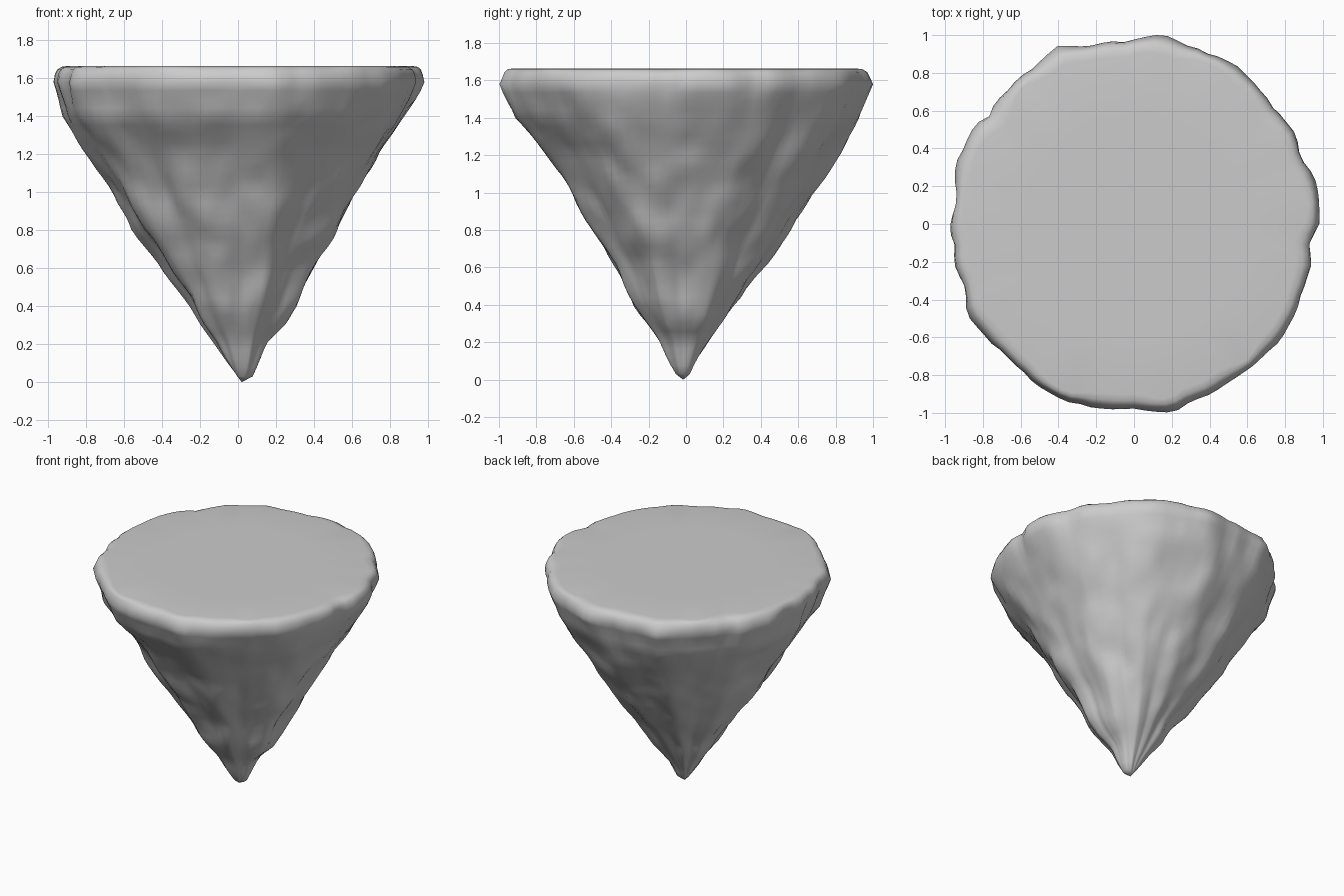
import bpy, bmesh, math
from mathutils import Vector, noise

if "Cube" in bpy.data.objects:
    bpy.data.objects.remove(bpy.data.objects["Cube"])

SEG = 108
TIP = Vector((0.02, -0.015))

# side profiles: heights, then radius toward +x, +y, -x, -y
HEIGHTS = [0.03, 0.1, 0.2, 0.3, 0.4, 0.6, 0.8, 1.0, 1.2, 1.4, 1.5, 1.58]
SIDES = [
    [0.06, 0.10, 0.15, 0.26, 0.32, 0.41, 0.53, 0.64, 0.76, 0.89, 0.95, 0.98],
    [0.03, 0.06, 0.13, 0.19, 0.25, 0.42, 0.56, 0.69, 0.82, 0.92, 0.95, 0.98],
    [0.02, 0.07, 0.13, 0.20, 0.26, 0.41, 0.56, 0.67, 0.80, 0.93, 0.955, 0.98],
    [0.04, 0.09, 0.14, 0.22, 0.29, 0.38, 0.51, 0.62, 0.74, 0.91, 0.95, 0.98],
]
# rim outline seen from the top: (degrees, radius)
RIM = [(0, .98), (4, .985), (15, .985), (22, .955), (31, .975), (39, .96), (56, .995),
       (69, .985), (83, 1.01), (93, .965), (108, .98), (113, 1.03), (124, .975), (139, .985),
       (142, .945), (147, .99), (162, .99), (174, .94), (181, .985), (187, .95), (192, .975),
       (201, .955), (209, 1.005), (224, .97), (232, .98), (246, 1.005), (254, 1.0), (270, .975),
       (282, 1.02), (289, .985), (308, .975), (325, .985), (337, .96), (348, .96),
       (354, .935), (360, .98)]
# crests running down the rock: (degrees at the rim, degrees near the tip, height)
RIDGES = [(20, 25, .03), (58, 56, .035), (86, 90, .02), (114, 120, .03), (152, 150, .03),
          (183, 185, .02), (213, 222, .035), (247, 250, .02), (282, 298, .035), (333, 338, .04)]


def lerp_table(xs, ys, x):
    for i in range(len(xs) - 1):
        if x <= xs[i + 1]:
            t = max(0, (x - xs[i]) / (xs[i + 1] - xs[i]))
            return ys[i] + (ys[i + 1] - ys[i]) * t
    return ys[-1]


def rim(a):
    return lerp_table([p[0] for p in RIM], [p[1] for p in RIM], math.degrees(a))


def ridge(a, z):
    h, t = -0.012, min(1, z / 1.6)
    for top, low, amp in RIDGES:
        d = abs((math.degrees(a) - (low + (top - low) * t) + 180) % 360 - 180)
        h += amp * max(0, 1 - d / 17)
    return h


def radius(a, z):
    q = a / (math.pi / 2)
    i, t = int(q) % 4, q - int(q)
    t = t * t * (3 - 2 * t)
    r = (lerp_table(HEIGHTS, SIDES[i], z) * (1 - t)
         + lerp_table(HEIGHTS, SIDES[(i + 1) % 4], z) * t)
    k = min(1, max(0, (z - 1.25) / 0.33))
    # rim outline fades into long downward crests and small lumps
    r *= 1 + (rim(a) / 0.98 - 1) * (0.2 + 0.8 * k)
    c, s = math.cos(a), math.sin(a)
    lump = noise.noise(Vector((c * r * 5 + 3, s * r * 5, z * 3)))
    fine = noise.noise(Vector((c * r * 11, s * r * 11, z * 6)))
    amp = (1 - k) * min(1, z / 0.5)
    return r + amp * (ridge(a, z) + 0.025 * lump - 0.01) + 0.012 * fine * min(1, z / 0.4)


bm = bmesh.new()
rings = []
zs = [0.03 + (1.58 - 0.03) * i / 34 for i in range(35)]
levels = [(z, z, 1.0) for z in zs]
# rounded lip and flat top
levels += [(1.62, 1.58, 0.99), (1.645, 1.58, 0.978), (1.66, 1.58, 0.955),
           (1.664, 1.58, 0.92), (1.665, 1.58, 0.6)]
for z, zr, f in levels:
    off = TIP * max(0, 1 - z / 0.3)
    ring = []
    for j in range(SEG):
        a = 2 * math.pi * j / SEG
        p = Vector((math.cos(a), math.sin(a), 0))
        r = radius(a, zr)
        if f < 1:  # uneven lip, rounder towards the top face
            worn = 1 + 0.8 * noise.noise(p * 4)
            r = (0.7 * r + 0.3 * 0.98) * (1 - (1 - f) * (worn if f > 0.9 else 1))
        ring.append(bm.verts.new((r * p.x + off.x, r * p.y + off.y, z)))
    rings.append(ring)
for lo, hi in zip(rings, rings[1:]):
    for j in range(SEG):
        k = (j + 1) % SEG
        bm.faces.new((lo[j], lo[k], hi[k], hi[j]))
tip = bm.verts.new((TIP.x, TIP.y, 0))
mid = bm.verts.new((0, 0, 1.665))
for j in range(SEG):
    k = (j + 1) % SEG
    bm.faces.new((tip, rings[0][k], rings[0][j]))
    bm.faces.new((mid, rings[-1][j], rings[-1][k]))
bmesh.ops.recalc_face_normals(bm, faces=bm.faces)
for f in bm.faces:
    f.smooth = True

me = bpy.data.meshes.new("floating_rock")
bm.to_mesh(me)
bm.free()
rock = bpy.data.objects.new("floating_rock", me)
bpy.context.collection.objects.link(rock)
